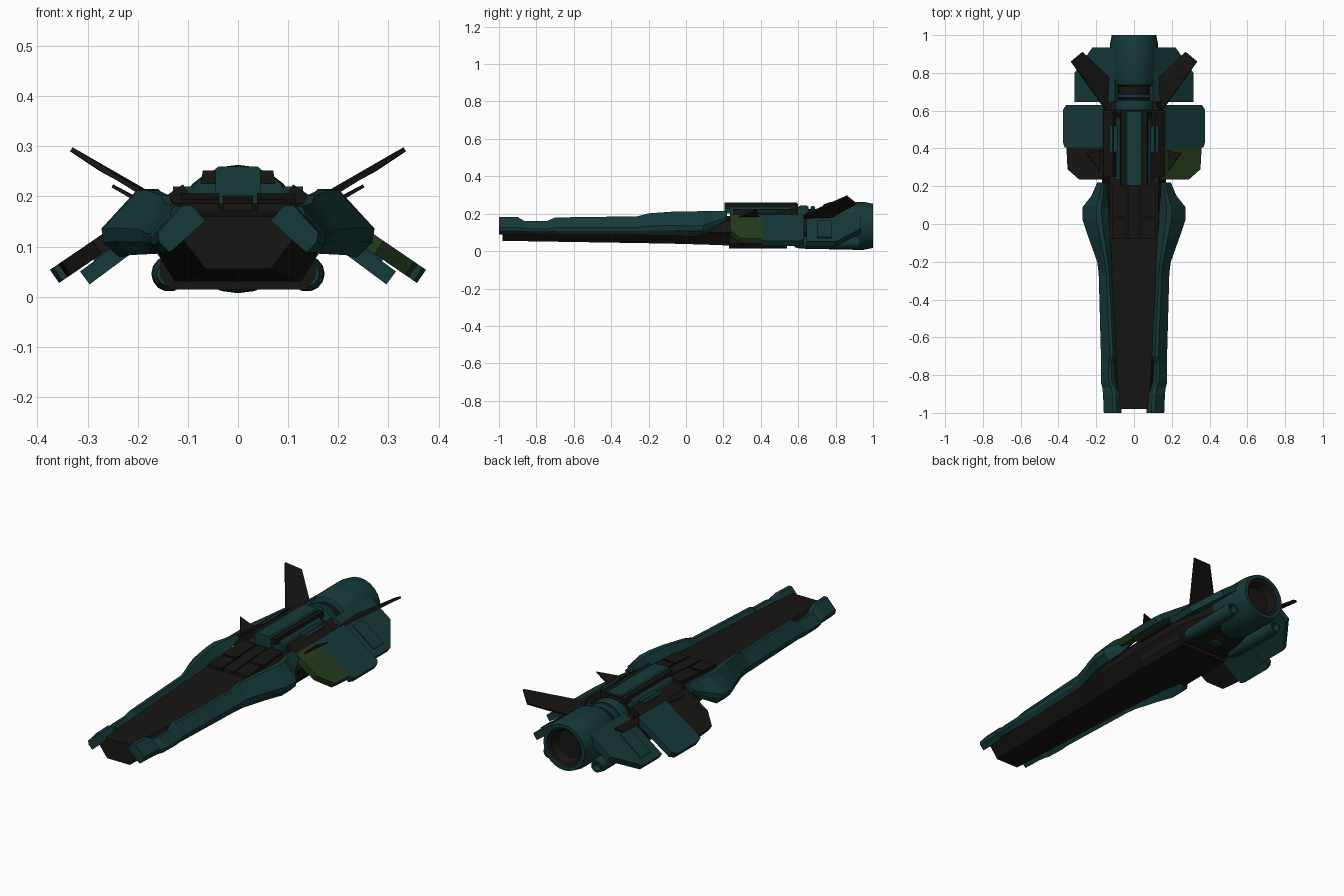
import bpy, bmesh, math
from mathutils import Vector

if "Cube" in bpy.data.objects:
    bpy.data.objects.remove(bpy.data.objects["Cube"])


def mat(name, rgb):
    m = bpy.data.materials.new(name)
    m.diffuse_color = (*rgb, 1)
    m.use_nodes = True
    m.node_tree.nodes["Principled BSDF"].inputs["Base Color"].default_value = m.diffuse_color
    return m


GREEN = mat("dark_teal", (0.008, 0.042, 0.042))
BLACK = mat("black", (0.009, 0.008, 0.007))
OLIVE = mat("olive", (0.020, 0.045, 0.012))


def make(name, verts, faces, material, mirror=False):
    me = bpy.data.meshes.new(name)
    me.from_pydata(verts, [], faces)
    bm = bmesh.new()
    bm.from_mesh(me)
    bmesh.ops.recalc_face_normals(bm, faces=bm.faces)
    bm.to_mesh(me)
    bm.free()
    me.materials.append(material)
    ob = bpy.data.objects.new(name, me)
    bpy.context.collection.objects.link(ob)
    if mirror:
        mod = ob.modifiers.new("mirror", "MIRROR")
        mod.use_mirror_merge = False
    return ob


def loft(name, rings, material, mirror=False):
    """Skin equal-length rings of 3D points and cap both ends."""
    n = len(rings[0])
    verts = [p for r in rings for p in r]
    faces = [(i * n + j, i * n + (j + 1) % n, (i + 1) * n + (j + 1) % n, (i + 1) * n + j)
             for i in range(len(rings) - 1) for j in range(n)]
    faces += [tuple(range(n)), tuple(range(len(verts) - n, len(verts)))]
    return make(name, verts, faces, material, mirror)


def slab(name, pts, thick, material, mirror=False):
    t = Vector(thick)
    return loft(name, [[Vector(p) for p in pts], [Vector(p) + t for p in pts]], material, mirror)


def prism(name, half, y0, y1, material):
    """Symmetric (x, z) half profile extruded along y."""
    prof = half + [(-x, z) for x, z in reversed(half)]
    return loft(name, [[(x, y, z) for x, z in prof] for y in (y0, y1)], material)


def lathe(name, prof, x, z, material, seg=24, mirror=False):
    """Revolve (radius, y) profile round a y-parallel axis."""
    rings = [[(x + r * math.cos(2 * math.pi * k / seg), y, z + r * math.sin(2 * math.pi * k / seg))
              for k in range(seg)] for r, y in prof]
    ob = loft(name, rings, material, mirror)
    bpy.ops.object.select_all(action="DESELECT")
    ob.select_set(True)
    bpy.context.view_layer.objects.active = ob
    bpy.ops.object.shade_smooth_by_angle(angle=math.radians(30))
    return ob


# Black central hull: y, bottom, middle and top (half width, z)
hull = []
for y, wb, zb, wm, zm, wt, zt in [
        (-0.98, .065, .055, .11, .115, .08, .16), (-0.25, .09, .043, .15, .11, .12, .165),
        (-0.08, .10, .04, .16, .105, .13, .17), (0.10, .11, .035, .165, .10, .13, .18),
        (0.23, .125, .03, .17, .10, .13, .187), (0.58, .125, .03, .17, .10, .13, .18),
        (0.78, .08, .04, .12, .10, .09, .17)]:
    half = [(wb, zb), (wm, zm), (wt, zt)]
    hull.append([(x, y, z) for x, z in half] + [(-x, y, z) for x, z in reversed(half)])
loft("hull", hull, BLACK)
prism("belly_box", [(.135, .014), (.155, .04), (.155, .08)], 0.23, 0.54, BLACK)

# Canopy panels
for i, (y0, y1) in enumerate([(-0.08, 0.03), (0.04, 0.2)]):
    slab("canopy_side_%d" % i, [(.038, y0, .17 + .07 * (y0 + .08)), (.115, y0, .17 + .07 * (y0 + .08)),
         (.115, y1, .17 + .07 * (y1 + .08)), (.038, y1, .17 + .07 * (y1 + .08))], (0, 0, .016), BLACK, True)
slab("canopy_centre", [(-.03, -.08, .172), (.03, -.08, .172), (.03, .2, .188), (-.03, .2, .188)],
     (0, 0, .014), BLACK)

# Side rails: y, inner x, outer x, bottom z, top z
rail = []
for y, xi, xo, zb, zt in [
        (-1, .065, .16, .088, .182), (-.90, .07, .164, .088, .182), (-.865, .075, .168, .088, .162),
        (-.84, .095, .175, .088, .162), (-.74, .10, .175, .087, .162), (-.70, .085, .175, .087, .18),
        (-.26, .11, .187, .085, .186), (-.20, .115, .195, .085, .202), (-.06, .125, .245, .083, .212),
        (.02, .13, .272, .078, .212), (.09, .135, .272, .080, .214), (.15, .14, .225, .115, .215),
        (.22, .145, .195, .165, .215)]:
    w = xo - xi
    h = zt - zb
    rail.append([(xi, y, zt - .33 * h), (xi + .28 * w, y, zt), (xi + .48 * w, y, zt),
                 (xo, y, zb + .42 * h), (xo - .03 * w, y, zb + .22 * h), (xo - .25 * w, y, zb)])
loft("side_rail", rail, GREEN, True)


# Drooping wing panels: outline in (x, y) laid on a sloped plane
def wing(name, pts, z0, slope, material, side=1, mirror=False):
    n = Vector((slope * side, 0, 1)).normalized() * -.032
    return slab(name, [(side * x, y, z0 - slope * (x - .16)) for x, y in pts], n, material, mirror)


fore = [(.165, .235), (.29, .235), (.352, .29), (.358, .405), (.165, .405)]
wing("fore_wing_front_right", fore, .2, .68, OLIVE, 1)
wing("fore_wing_front_left", fore, .2, .68, BLACK, -1)
wing("fore_wing_rear", [(.165, .405), (.368, .405), (.375, .43), (.375, .605), (.36, .63), (.165, .63)],
     .2, .68, GREEN, mirror=True)
wing("aft_wing", [(.10, .645), (.315, .645), (.315, .80), (.22, .935), (.10, .935)],
     .165, .74, GREEN, mirror=True)
wing("aft_wing_plate", [(.17, .70), (.29, .70), (.29, .78), (.17, .78)], .172, .74, GREEN, mirror=True)
wing("wing_root", [(.11, .25), (.19, .25), (.19, .60), (.11, .60)], .19, .68, BLACK, mirror=True)

# Upswept fins
slab("tail_fin", [(.13, .77, .172), (.15, .60, .175), (.335, .86, .29), (.275, .91, .25)],
     (-.005, 0, .008), BLACK, True)
slab("small_fin", [(.14, .22, .165), (.19, .29, .182), (.252, .375, .218), (.19, .385, .185), (.14, .43, .165)],
     (-.003, 0, .006), BLACK, True)

# Dorsal spine
prism("spine_base", [(.115, .165), (.085, .225), (.07, .238)], 0.235, 0.56, GREEN)
prism("spine_top", [(.075, .225), (.07, .252)], 0.21, 0.60, BLACK)
prism("spine_ridge", [(.045, .20), (.045, .255), (.038, .26)], 0.205, 0.595, GREEN)
slab("spine_pod", [(.07, .38, .16), (.13, .38, .16), (.13, .52, .16), (.07, .52, .16)],
     (0, 0, .06), GREEN, True)

# Main engine, neck rings and hollow nozzle
lathe("engine_neck", [(.085, .56), (.10, .58), (.10, .64), (.09, .65), (.09, .74)], 0, .135, BLACK)
lathe("neck_ring_front", [(.102, .60), (.108, .61), (.108, .645), (.102, .655)], 0, .135, GREEN)
lathe("neck_ring_rear", [(.095, .665), (.105, .67), (.105, .685), (.095, .69)], 0, .135, GREEN)
lathe("engine_shell", [(.10, .73), (.115, .735), (.127, .77), (.128, .95), (.118, 1.0),
                       (.10, 1.0), (.092, .94)], 0, .135, GREEN)
lathe("engine_nozzle", [(.10, .935), (.099, .99), (.085, .985), (.07, .945)], 0, .135, BLACK)

# Small side thrusters
lathe("side_thruster", [(.025, .58), (.034, .61), (.036, .90), (.03, .93), (.022, .93), (.018, .90)],
      .137, .046, GREEN, 14, True)
